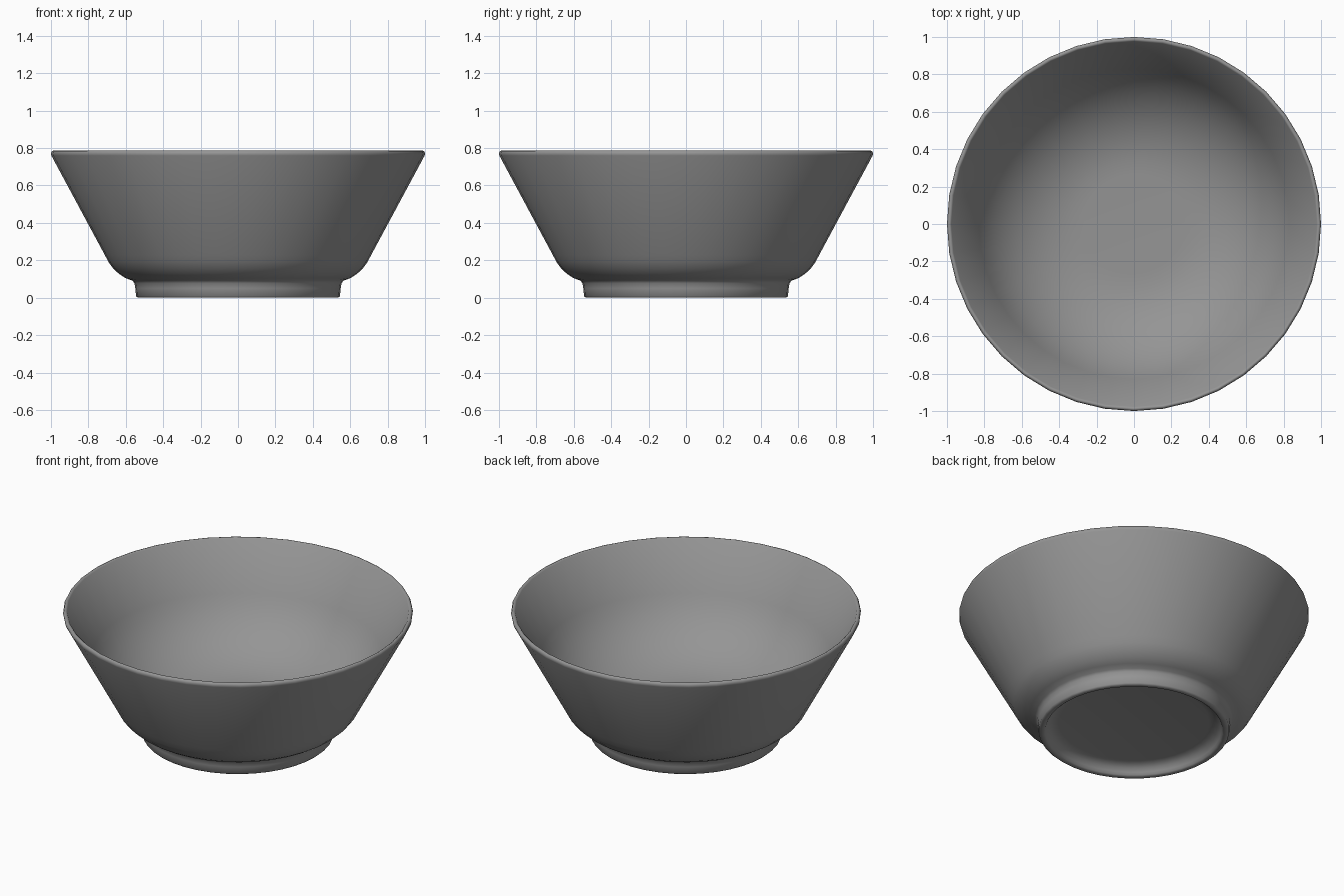
import bpy, bmesh, math

if "Cube" in bpy.data.objects:
    bpy.data.objects.remove(bpy.data.objects["Cube"])

SIDES = 40


def fillet(corner, wall_dir, length, steps):
    """Arc from a sloping wall to a level floor, tangent at both ends."""
    angle = math.atan2(wall_dir[1], wall_dir[0])
    radius = length / math.tan(angle / 2)
    cx, cz = corner[0] - length, corner[1] + radius
    arc = []
    for i in range(steps + 1):
        a = angle * (1 - i / steps)
        arc.append((cx + radius * math.sin(a), cz - radius * math.cos(a)))
    return arc


# Bowl cross-section (radius, height): underside, foot ring, outer wall, rim
profile = [
    (0, 0.06), (0.43, 0.06), (0.46, 0.055), (0.485, 0.04), (0.50, 0.02), (0.507, 0.006),
    (0.516, 0.0), (0.536, 0.0), (0.545, 0.008), (0.549, 0.05), (0.554, 0.078),
    (0.565, 0.092), (0.60, 0.104), (0.636, 0.127), (0.668, 0.157), (0.692, 0.19),
    (0.712, 0.228), (0.998, 0.76), (1.0, 0.772), (0.995, 0.784), (0.986, 0.787),
    (0.977, 0.78),
]
# Inside wall rounding softly into the floor
FLOOR = 0.17
profile += fillet((0.977 - 0.536 * (0.78 - FLOOR), FLOOR), (0.536, 1), 0.38, 10) + [(0, FLOOR)]


def lathe(name, points, sides):
    bm = bmesh.new()
    rings = []
    for r, z in points:
        if r == 0:
            rings.append([bm.verts.new((0, 0, z))] * sides)
        else:
            rings.append([bm.verts.new((r * math.cos(2 * math.pi * i / sides),
                                        r * math.sin(2 * math.pi * i / sides), z))
                          for i in range(sides)])
    for a, b in zip(rings, rings[1:]):
        for i in range(sides):
            j = (i + 1) % sides
            bm.faces.new(list(dict.fromkeys((a[i], a[j], b[j], b[i]))))
    bmesh.ops.recalc_face_normals(bm, faces=bm.faces)
    mesh = bpy.data.meshes.new(name)
    bm.to_mesh(mesh)
    bm.free()
    obj = bpy.data.objects.new(name, mesh)
    bpy.context.collection.objects.link(obj)
    return obj


# One-piece footed bowl, smooth shaded
bowl = lathe("bowl", profile, SIDES)
bowl.data.polygons.foreach_set("use_smooth", [True] * len(bowl.data.polygons))
bowl.data.update()

# Darker grey finish
grey = bpy.data.materials.new("grey")
grey.diffuse_color = (0.3, 0.3, 0.3, 1)
grey.use_nodes = True
grey.node_tree.nodes["Principled BSDF"].inputs["Base Color"].default_value = grey.diffuse_color
bowl.data.materials.append(grey)
